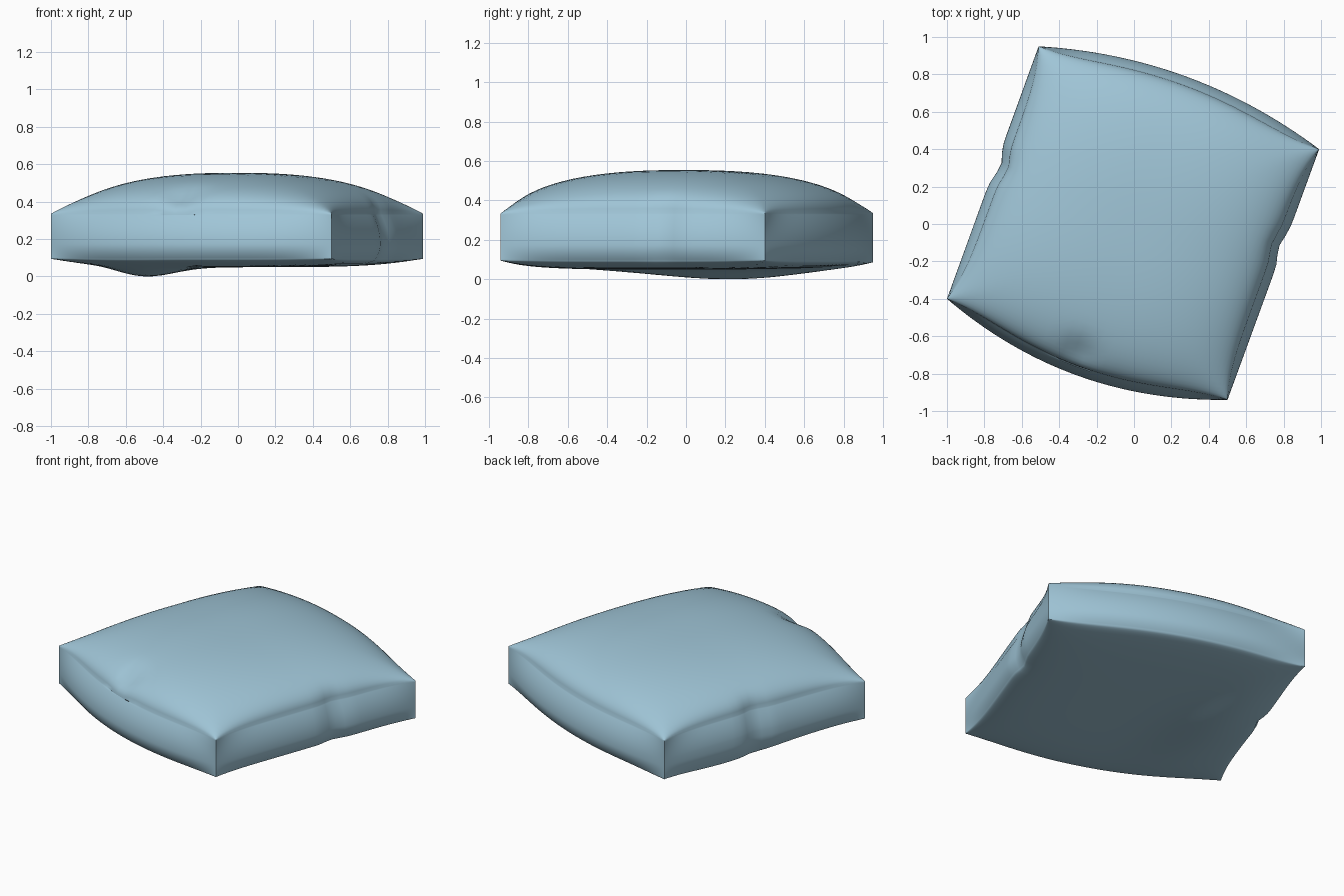
import bpy, bmesh, math
from mathutils import Vector

if "Cube" in bpy.data.objects:
    bpy.data.objects.remove(bpy.data.objects["Cube"])

# Plan corners of the cushion
FL, FR = Vector((-1.0, -0.40)), Vector((0.50, -0.94))
BL, BR = Vector((-0.51, 0.95)), Vector((0.99, 0.40))
OUT = Vector((0.34, 0.94))


def plan(u, v):
    """Skewed square with bowed front and back edges."""
    a, b = (u + 1) / 2, (v + 1) / 2
    p = FL.lerp(FR, a).lerp(BL.lerp(BR, a), b)
    bow = (1 - u * u) * (0.12 * b - 0.15 * (1 - b))
    return p + OUT * bow


def dent(p, x, y, r):
    return math.exp(-((p.x - x) ** 2 + (p.y - y) ** 2) / (r * r))


def puff(u, v, n, e):
    return (max(0, 1 - abs(u) ** n) * max(0, 1 - abs(v) ** n)) ** e


def shape(co):
    u, v = (math.sin(c * math.pi / 2) for c in co[:2])
    w = co.z
    # side walls lean in at the top, except at the pinched corners
    mid = 1 - min(abs(u), abs(v)) ** 6
    t = (w + 0.35) / 1.35 if w > -0.35 else (w + 0.35) / 0.65
    inset = (0.055 if w > -0.35 else 0.035) * t * t
    p = plan(u, v) * (1 - inset * mid)
    # small pinches in the left and right seams
    p.x += 0.03 * dent(p, -0.73, 0.31, 0.07) - 0.025 * dent(p, 0.79, -0.12, 0.07)
    z = 0.22 + 0.12 * w
    if w > 0.999:
        z += 0.22 * puff(u, v, 2.4, 0.45)
        z -= 0.04 * dent(p, -0.30, -0.69, 0.08)
    elif w < -0.999:
        z -= 0.045 * puff(u, v, 4, 0.5)
    # underside sags along the left
    low = max(0, -w)
    z -= 0.055 * low * math.exp(-((p.x + 0.5) / 0.22) ** 2 - ((p.y - 0.25) / 0.5) ** 2)
    return Vector((p.x, p.y, z))


# Cushion body
bm = bmesh.new()
bmesh.ops.create_cube(bm, size=2)
bmesh.ops.subdivide_edges(bm, edges=bm.edges[:], cuts=39, use_grid_fill=True)
for vert in bm.verts:
    vert.co = shape(vert.co.copy())
low = min(vert.co.z for vert in bm.verts)
for vert in bm.verts:
    vert.co.z -= low
mesh = bpy.data.meshes.new("cushion")
bm.to_mesh(mesh)
bm.free()
cushion = bpy.data.objects.new("cushion", mesh)
bpy.context.collection.objects.link(cushion)
bpy.context.view_layer.objects.active = cushion
cushion.select_set(True)
bpy.ops.object.shade_smooth_by_angle(angle=math.radians(60))

mat = bpy.data.materials.new("blue fabric")
mat.diffuse_color = (0.35, 0.56, 0.68, 1)
mat.use_nodes = True
mat.node_tree.nodes["Principled BSDF"].inputs["Base Color"].default_value = mat.diffuse_color
mesh.materials.append(mat)
